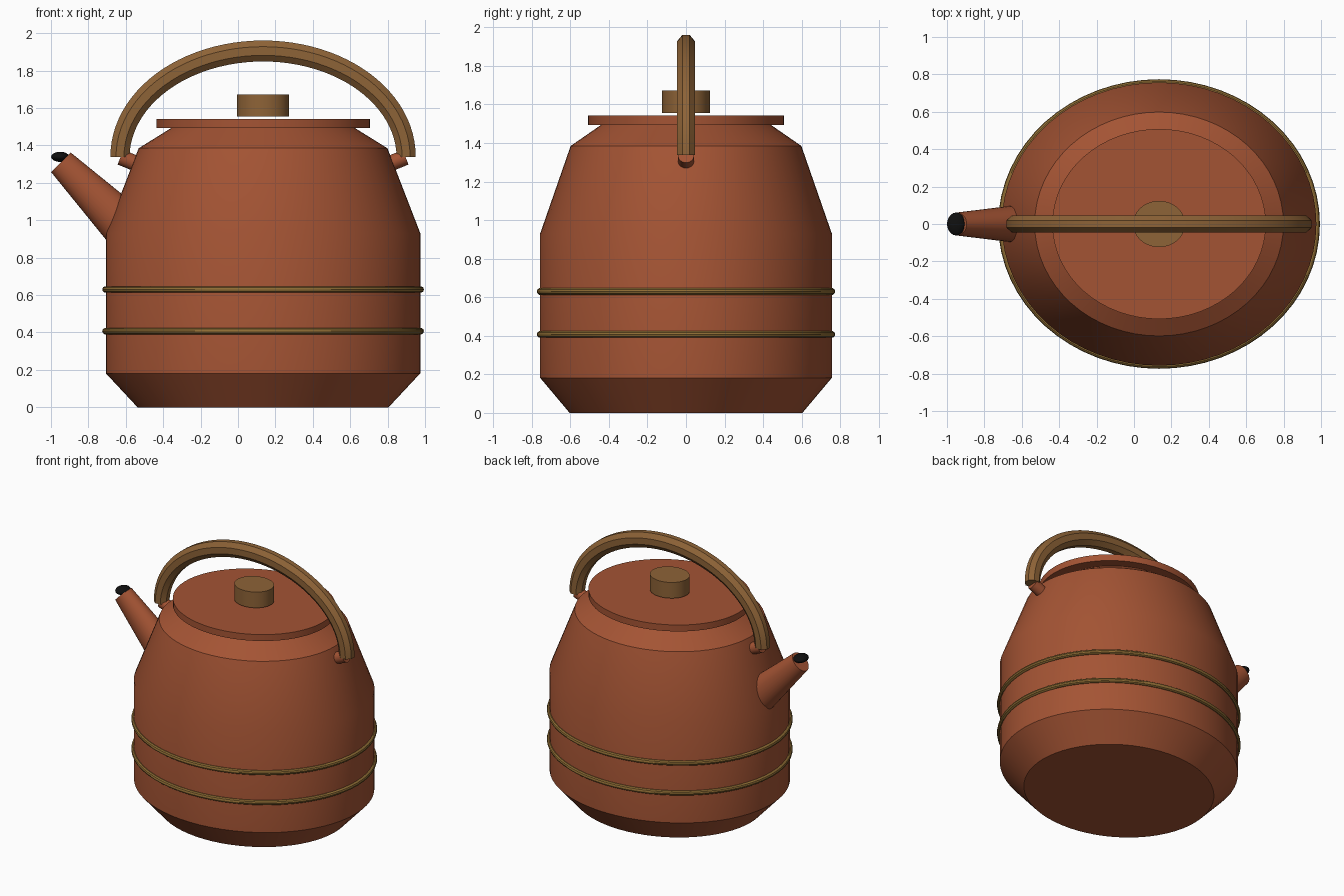
import bpy, bmesh
from math import sin, cos, pi, radians
from mathutils import Vector

if "Cube" in bpy.data.objects:
    bpy.data.objects.remove(bpy.data.objects["Cube"], do_unlink=True)

CX = 0.134          # body axis
DEPTH = 0.9         # the vessel is slightly oval


def material(name, rgb, rough=0.6):
    m = bpy.data.materials.new(name)
    m.use_nodes = True
    m.diffuse_color = (*rgb, 1)
    bsdf = m.node_tree.nodes["Principled BSDF"]
    bsdf.inputs["Base Color"].default_value = (*rgb, 1)
    bsdf.inputs["Roughness"].default_value = rough
    return m


CLAY = material("terracotta", (0.37, 0.088, 0.034))
WOOD = material("warm wood", (0.27, 0.125, 0.038))
BRASS = material("dark brass", (0.27, 0.15, 0.034))
BLACK = material("black", (0.005, 0.005, 0.005))


def finish(ob, name, mat, angle=30):
    ob.name = ob.data.name = name
    ob.data.materials.append(mat)
    bpy.ops.object.select_all(action='DESELECT')
    ob.select_set(True)
    bpy.context.view_layer.objects.active = ob
    bpy.ops.object.shade_smooth_by_angle(angle=radians(angle))
    return ob


def loft(name, rings, mat, closed=False):
    """Skin a list of point rings; cap the ends unless closed."""
    bm = bmesh.new()
    loops = [[bm.verts.new(p) for p in ring] for ring in rings]
    pairs = list(zip(loops, loops[1:]))
    if closed:
        pairs.append((loops[-1], loops[0]))
    n = len(loops[0])
    for a, b in pairs:
        for i in range(n):
            j = (i + 1) % n
            bm.faces.new((a[i], a[j], b[j], b[i]))
    if not closed:
        bm.faces.new(loops[0])
        bm.faces.new(loops[-1])
    bmesh.ops.recalc_face_normals(bm, faces=bm.faces[:])
    me = bpy.data.meshes.new(name)
    bm.to_mesh(me)
    bm.free()
    ob = bpy.data.objects.new(name, me)
    bpy.context.collection.objects.link(ob)
    return finish(ob, name, mat)


def turned(name, profile, mat, closed=False, depth=DEPTH, sides=64):
    """Revolve (radius, height) pairs into an oval solid."""
    turn = [2 * pi * i / sides for i in range(sides)]
    rings = [[(CX + r * cos(t), r * depth * sin(t), z) for t in turn] for r, z in profile]
    return loft(name, rings, mat, closed)


def tapered_rod(name, start, end, r1, r2, mat, depth=1.0):
    """Straight cone between two points in the xz plane."""
    a, b = Vector(start), Vector(end)
    axis = (b - a).normalized()
    side = Vector((0, 1, 0))
    up = axis.cross(side)
    turn = [2 * pi * i / 32 for i in range(32)]
    rings = [[c + up * r * cos(t) + side * r * depth * sin(t) for t in turn]
             for c, r in ((a, r1), (b, r2))]
    return loft(name, rings, mat)


# Vessel, lid and knob
turned("body", [(0.671, 0), (0.841, 0.182), (0.841, 0.93), (0.665, 1.385), (0.485, 1.497)], CLAY)
turned("lid", [(0.571, 1.494), (0.571, 1.542)], CLAY, depth=0.89)
turned("lid_knob", [(0.139, 1.555), (0.139, 1.673)], WOOD, depth=0.89)

# Two brass bands round the belly
for name, z in (("lower_band", 0.407), ("upper_band", 0.63)):
    section = [2 * pi * k / 10 for k in range(10)]
    turned(name, [(0.841 + 0.019 * cos(t), z + 0.018 * sin(t)) for t in section],
           BRASS, closed=True)

# Spout with its dark mouth
tapered_rod("spout", (-0.56, 0, 0.923), (-0.947, 0, 1.31), 0.131, 0.074, CLAY, depth=0.83)
bpy.ops.mesh.primitive_uv_sphere_add(segments=32, ring_count=16, location=(-0.951, 0, 1.339))
mouth = bpy.context.object
mouth.scale = (0.048, 0.061, 0.027)
finish(mouth, "spout_mouth", BLACK)

# Handle lugs on both shoulders
for name, s in (("right_lug", -1), ("left_lug", 1)):
    tapered_rod(name, (CX + s * 0.61, 0, 1.275), (CX + s * 0.762, 0, 1.337), 0.042, 0.042, CLAY)

# Arched handle with an eight-sided section
rings = []
STEPS = 48
for i in range(STEPS + 1):
    t = pi * i / STEPS
    centre = Vector((CX + 0.765 * cos(t), 0, 1.338 + 0.567 * sin(t)))
    out = Vector((0.567 * cos(t), 0, 0.765 * sin(t))).normalized()
    thick = (0.051 + 0.005 * sin(t)) / cos(pi / 8)
    wide = 0.0465 / cos(pi / 8)
    corners = [(k + 0.5) * pi / 4 for k in range(8)]
    rings.append([centre + out * thick * cos(a) + Vector((0, wide * sin(a), 0)) for a in corners])
loft("handle", rings, WOOD)
